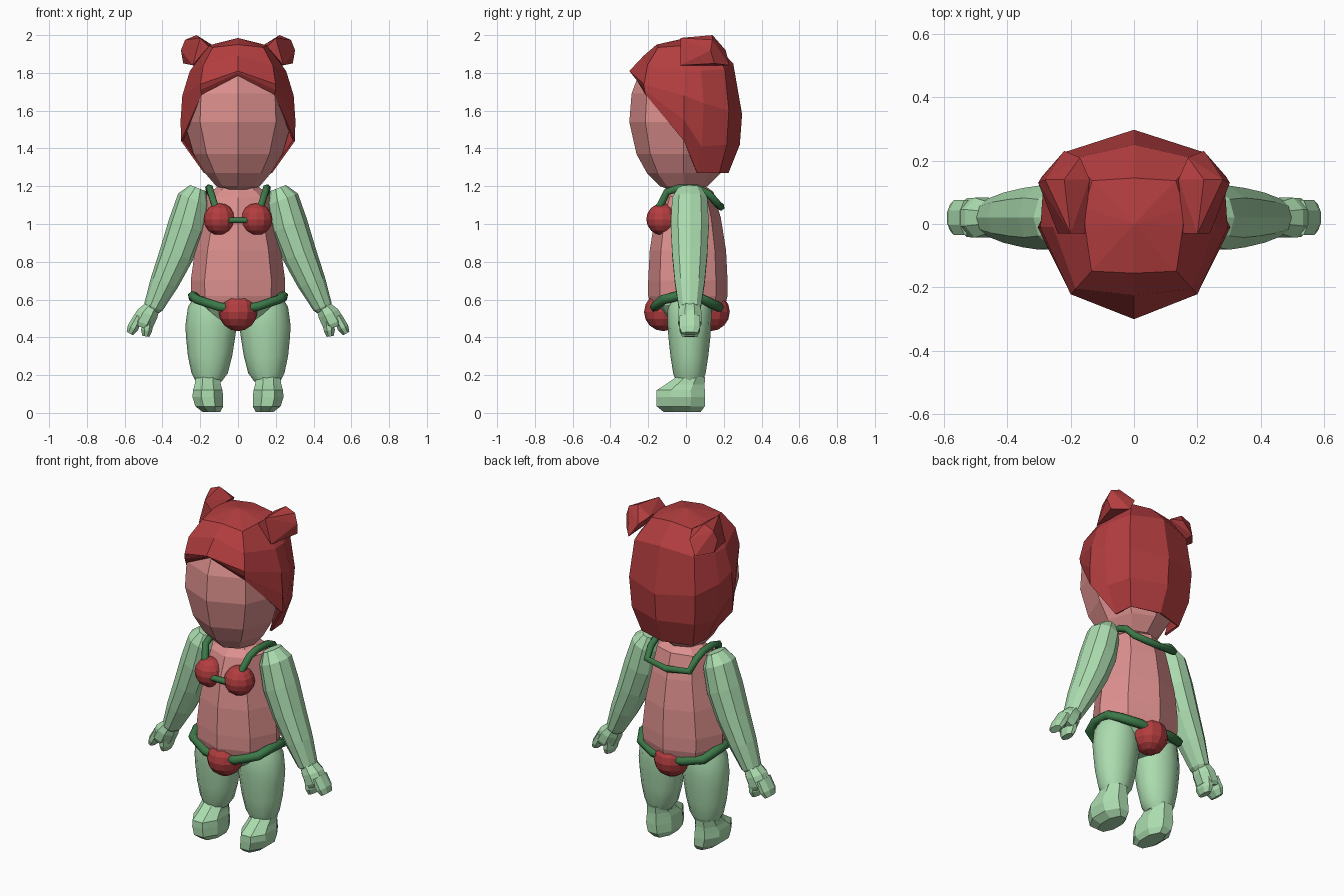
import bpy, bmesh, math
from mathutils import Vector as V

if "Cube" in bpy.data.objects:
    bpy.data.objects.remove(bpy.data.objects["Cube"])


def material(name, rgb):
    m = bpy.data.materials.new(name)
    m.diffuse_color = (*rgb, 1)
    m.use_nodes = True
    m.node_tree.nodes["Principled BSDF"].inputs["Base Color"].default_value = m.diffuse_color
    return m


RED = material("red", (0.45, 0.047, 0.05))
PINK = material("pink", (0.72, 0.28, 0.27))
MINT = material("light green", (0.41, 0.72, 0.43))
GREEN = material("dark green", (0.045, 0.19, 0.065))


def finish(bm, name, mat, smooth=None, mirror=False):
    bmesh.ops.recalc_face_normals(bm, faces=bm.faces)
    me = bpy.data.meshes.new(name)
    bm.to_mesh(me)
    bm.free()
    me.materials.append(mat)
    ob = bpy.data.objects.new(name, me)
    bpy.context.collection.objects.link(ob)
    if mirror:
        ob.modifiers.new("mirror", 'MIRROR').use_clip = True
    if smooth:
        bpy.ops.object.select_all(action='DESELECT')
        ob.select_set(True)
        bpy.context.view_layer.objects.active = ob
        bpy.ops.object.shade_smooth_by_angle(angle=math.radians(smooth))
    return ob


def loft(name, mat, rings, n=8, phase=0.0, **kw):
    """Skin rings given as (centre, u axis, v axis), capped at both ends."""
    bm = bmesh.new()
    loops = []
    for c, u, v in rings:
        angles = [2 * math.pi * (i + phase) / n for i in range(n)]
        loops.append([bm.verts.new(V(c) + V(u) * math.cos(a) + V(v) * math.sin(a)) for a in angles])
    for a, b in zip(loops, loops[1:]):
        for i in range(n):
            bm.faces.new((a[i], a[(i + 1) % n], b[(i + 1) % n], b[i]))
    bm.faces.new(loops[0])
    bm.faces.new(loops[-1])
    return finish(bm, name, mat, **kw)


def level(x, y, z, rx, ry, tilt=0.0):
    """Horizontal ring; tilt raises its back and lowers its front."""
    return (x, y, z), (rx, 0, 0), (0, ry, tilt)


def limb_ring(x, z, w, d, y=0.02, axis=(0.36, 0, -0.93)):
    """Ring square to the sloping arm."""
    return (x, y, z), V((-axis[2], 0, axis[0])) * w, (0, d, 0)


def hull(name, mat, points, **kw):
    bm = bmesh.new()
    for p in points:
        bm.verts.new(p)
    res = bmesh.ops.convex_hull(bm, input=bm.verts)
    bmesh.ops.delete(bm, geom=list({g for g in res["geom_interior"] + res["geom_unused"]
                                    if isinstance(g, bmesh.types.BMVert)}), context='VERTS')
    bmesh.ops.dissolve_limit(bm, angle_limit=0.15, verts=bm.verts, edges=bm.edges)
    return finish(bm, name, mat, **kw)


def ball(name, mat, centre, radius, **kw):
    bm = bmesh.new()
    bmesh.ops.create_uvsphere(bm, u_segments=12, v_segments=8, radius=radius)
    bmesh.ops.translate(bm, verts=bm.verts, vec=centre)
    return finish(bm, name, mat, **kw)


def tube(name, mat, points, radius, closed=False):
    """Cord following a path."""
    cu = bpy.data.curves.new(name, 'CURVE')
    cu.dimensions = '3D'
    cu.bevel_depth = radius
    cu.bevel_resolution = 1
    cu.use_fill_caps = True
    sp = cu.splines.new('POLY')
    sp.points.add(len(points) - 1)
    for p, co in zip(sp.points, points):
        p.co = (*co, 1)
    sp.use_cyclic_u = closed
    cu.materials.append(mat)
    ob = bpy.data.objects.new(name, cu)
    bpy.context.collection.objects.link(ob)


def both_sides(half):
    """Complete a path that starts and ends on the centre line."""
    return half + [(-x, y, z) for x, y, z in reversed(half[1:-1])]


# head
loft("head", PINK, [level(0, -0.012, z, rx, ry) for z, rx, ry in (
    (1.18, 0.06, 0.07), (1.20, 0.115, 0.125), (1.27, 0.175, 0.195), (1.37, 0.235, 0.25),
    (1.54, 0.284, 0.288), (1.69, 0.277, 0.276), (1.80, 0.225, 0.235), (1.90, 0.12, 0.12))])

# hair: columns of (distance from axis, height), swept from front to back on one half
columns = (
    (-90, ((0.155, 1.95), (0.225, 1.89), (0.30, 1.81), (0.285, 1.80), (0.26, 1.785))),
    (-48, ((0.20, 1.935), (0.275, 1.84), (0.298, 1.74), (0.297, 1.71), (0.288, 1.685))),
    (-2, ((0.155, 1.945), (0.255, 1.81), (0.295, 1.68), (0.304, 1.55), (0.302, 1.44))),
    (18, ((0.165, 1.945), (0.26, 1.81), (0.303, 1.64), (0.27, 1.41), (0.19, 1.27))),
    (46, ((0.19, 1.945), (0.285, 1.82), (0.315, 1.60), (0.30, 1.42), (0.245, 1.27))),
    (90, ((0.145, 1.96), (0.25, 1.85), (0.297, 1.58), (0.285, 1.42), (0.225, 1.27))))
bm = bmesh.new()
crown = bm.verts.new((0, 0, 1.985))
grid = []
for deg, pts in columns:
    a = math.radians(deg)
    c = 0.0 if abs(deg) == 90 else math.cos(a)
    grid.append([bm.verts.new((r * c, r * math.sin(a), z)) for r, z in pts])
for a, b in zip(grid, grid[1:]):
    bm.faces.new((crown, a[0], b[0]))
    for i in range(len(a) - 1):
        bm.faces.new((a[i], a[i + 1], b[i + 1], b[i]))
hair = finish(bm, "hair", RED, mirror=True)
shell = hair.modifiers.new("thickness", 'SOLIDIFY')
shell.thickness = 0.012
shell.offset = -1

# hair tufts
hull("hair_tuft", RED, [
    (0.155, -0.03, 1.94), (0.24, -0.03, 1.84), (0.20, -0.03, 1.985),
    (0.14, 0.14, 1.95), (0.22, 0.14, 2.0), (0.28, 0.14, 1.975), (0.302, 0.13, 1.92),
    (0.29, 0.15, 1.85), (0.22, 0.23, 1.84), (0.17, 0.21, 1.92)], mirror=True)

# torso and neck
loft("torso", PINK, [level(0, 0.01, z, rx, ry, t) for z, rx, ry, t in (
    (0.58, 0.235, 0.20, 0), (0.62, 0.248, 0.21, 0), (0.70, 0.25, 0.21, 0),
    (0.86, 0.228, 0.202, 0), (1.03, 0.188, 0.175, 0),
    (1.155, 0.168, 0.135, 0.015), (1.185, 0.125, 0.10, 0.01), (1.21, 0.09, 0.08, 0))])

# pelvis
loft("pelvis", MINT, [level(0, 0.01, z, rx, ry) for z, rx, ry in (
    (0.45, 0.08, 0.08), (0.50, 0.17, 0.13), (0.57, 0.235, 0.19), (0.60, 0.24, 0.195))])

# legs
loft("leg", MINT, [level(x, 0.018, z, rx, ry) for x, z, rx, ry in (
    (0.14, 0.62, 0.09, 0.10), (0.14, 0.56, 0.125, 0.118), (0.143, 0.46, 0.136, 0.115),
    (0.145, 0.40, 0.130, 0.111), (0.148, 0.30, 0.117, 0.10),
    (0.150, 0.21, 0.096, 0.086), (0.155, 0.165, 0.068, 0.07))],
    n=12, smooth=40, mirror=True)

# feet
loft("foot", MINT, [level(x, y, z, rx, ry) for x, y, z, rx, ry in (
    (0.14, -0.02, 0.004, 0.05, 0.105), (0.152, -0.028, 0.035, 0.08, 0.138), (0.16, -0.028, 0.085, 0.088, 0.14),
    (0.16, -0.028, 0.12, 0.084, 0.138), (0.16, -0.005, 0.15, 0.075, 0.112), (0.16, 0.025, 0.19, 0.07, 0.083))],
    phase=0.5, mirror=True)

# arms
loft("arm", MINT, [limb_ring(*r) for r in (
    (0.212, 1.19, 0.045, 0.065), (0.235, 1.13, 0.088, 0.098), (0.272, 0.99, 0.100, 0.106),
    (0.325, 0.84, 0.092, 0.098), (0.39, 0.69, 0.076, 0.083), (0.448, 0.56, 0.052, 0.062),
    (0.46, 0.535, 0.035, 0.045))], n=10, mirror=True)

# hands with two stubby digits
loft("palm", MINT, [limb_ring(*r) for r in (
    (0.45, 0.57, 0.042, 0.055), (0.48, 0.525, 0.062, 0.068), (0.505, 0.475, 0.064, 0.066),
    (0.515, 0.455, 0.048, 0.055))], phase=0.5, mirror=True)
for name, a, b in (("thumb", (0.475, 0.50), (0.488, 0.405)), ("fingers", (0.525, 0.51), (0.573, 0.42))):
    ax = (V((b[0], 0, b[1])) - V((a[0], 0, a[1]))).normalized()
    mid = [(p + q * 2) / 3 for p, q in zip(a, b)]
    loft(name, MINT, [limb_ring(a[0], a[1], 0.028, 0.06, axis=ax),
                      limb_ring(mid[0], mid[1], 0.032, 0.06, axis=ax),
                      limb_ring(b[0], b[1], 0.02, 0.045, axis=ax)], phase=0.5, mirror=True)

# red balls on chest, front and back
ball("chest_ball", RED, (0.097, -0.125, 1.025), 0.085, mirror=True)
ball("front_ball", RED, (0, -0.12, 0.535), 0.102)
ball("back_ball", RED, (0, 0.13, 0.535), 0.102)

# waist cord
tube("waist_cord", GREEN, both_sides([
    (0, -0.16, 0.55), (0.10, -0.165, 0.562), (0.215, -0.12, 0.60), (0.24, -0.04, 0.62),
    (0.24, 0.06, 0.615), (0.205, 0.13, 0.58), (0.10, 0.175, 0.56), (0, 0.17, 0.55)]), 0.026, closed=True)

# neck cord and chest link
half = [(0.12, -0.14, 1.09), (0.145, -0.10, 1.17), (0.15, -0.04, 1.19), (0.155, 0.06, 1.19),
        (0.15, 0.12, 1.16), (0.14, 0.168, 1.105), (0, 0.185, 1.09)]
tube("neck_cord", GREEN, half + [(-x, y, z) for x, y, z in reversed(half[:-1])], 0.02)
tube("chest_link", GREEN, [(-0.06, -0.175, 1.02), (0.06, -0.175, 1.02)], 0.018)
